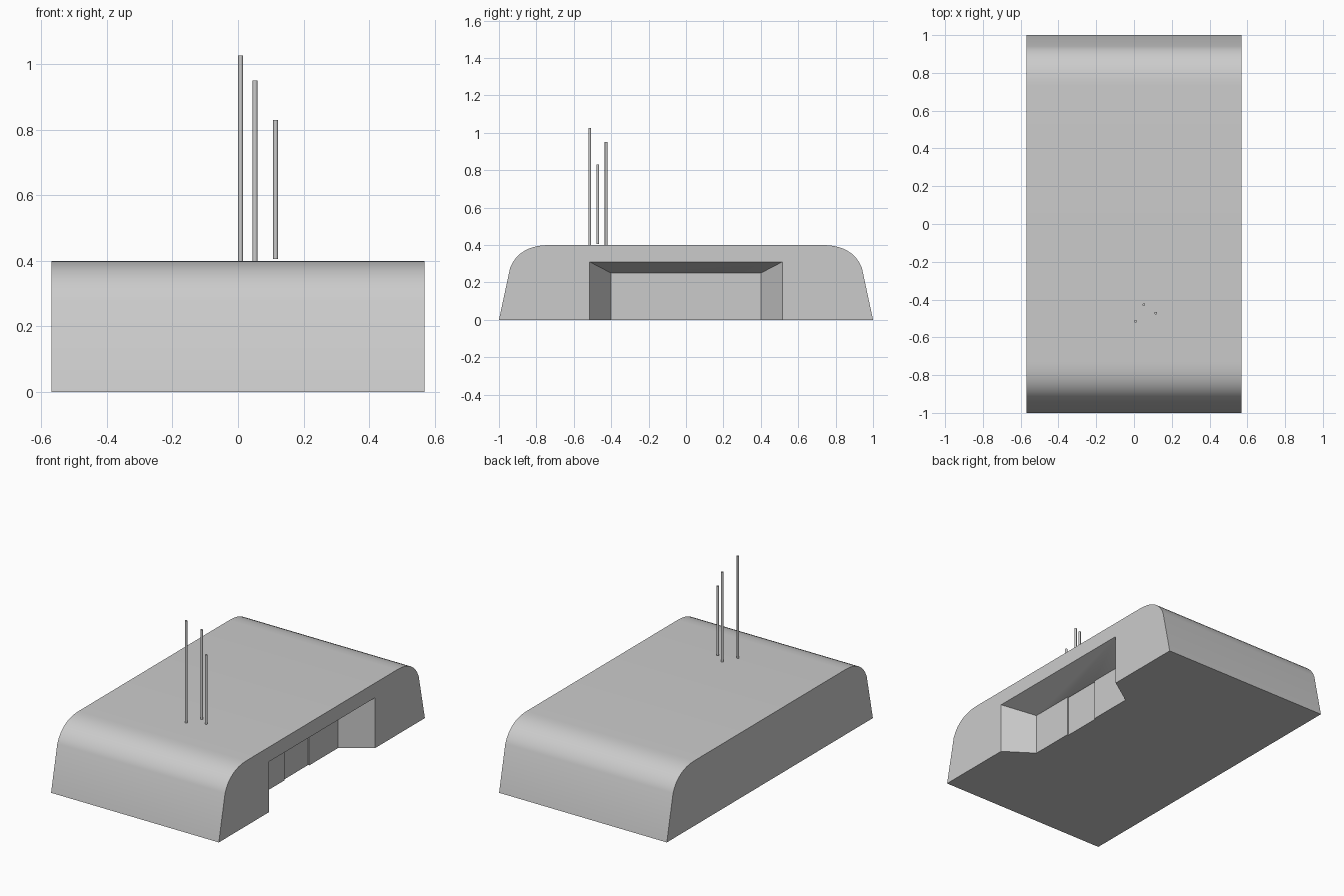
import bpy, bmesh
from mathutils import Vector

if "Cube" in bpy.data.objects:
    bpy.data.objects.remove(bpy.data.objects["Cube"])


def make_object(name, verts, faces):
    mesh = bpy.data.meshes.new(name)
    bm = bmesh.new()
    vs = [bm.verts.new(v) for v in verts]
    for f in faces:
        bm.faces.new([vs[i] for i in f])
    bmesh.ops.recalc_face_normals(bm, faces=bm.faces)
    bm.to_mesh(mesh)
    bm.free()
    obj = bpy.data.objects.new(name, mesh)
    bpy.context.collection.objects.link(obj)
    return obj


def loft_x(name, loop_a, xa, loop_b, xb):
    """Closed solid between two y-z loops standing at two x positions."""
    n = len(loop_a)
    verts = [(xa, y, z) for y, z in loop_a] + [(xb, y, z) for y, z in loop_b]
    faces = [range(n), range(n, 2 * n)]
    faces += [(i, (i + 1) % n, n + (i + 1) % n, n + i) for i in range(n)]
    return make_object(name, verts, faces)


def cut(target, cutter):
    mod = target.modifiers.new("cut", 'BOOLEAN')
    mod.operation = 'DIFFERENCE'
    mod.solver = 'EXACT'
    mod.object = cutter
    bpy.ops.object.select_all(action='DESELECT')
    bpy.context.view_layer.objects.active = target
    target.select_set(True)
    bpy.ops.object.modifier_apply(modifier=mod.name)
    bpy.data.objects.remove(cutter)


# Bunker body: sloped ends with rounded shoulders, extruded across x
HALF_X = 0.57
p0, p1, p2 = Vector((0.94, 0.28)), Vector((0.89, 0.40)), Vector((0.73, 0.40))
half = [(1.0, 0.0)]
for i in range(9):
    t = i / 8
    half.append(tuple(p0 * (1 - t) ** 2 + p1 * 2 * t * (1 - t) + p2 * t * t))
profile = half + [(-y, z) for y, z in reversed(half)]
body = loft_x("bunker_body", profile, -HALF_X, profile, HALF_X)


# Splayed entrance recess on the right side, open at the bottom
def opening(w, h):
    return [(-w, -0.1), (w, -0.1), (w, h), (-w, h)]


inner_x, extra = 0.40, 0.1
k = (HALF_X + extra - inner_x) / (HALF_X - inner_x)
cut(body, loft_x("entrance_cutter", opening(0.40, 0.25), inner_x,
                 opening(0.40 + 0.115 * k, 0.25 + 0.06 * k), HALF_X + extra))

# Shallow door panel in the recess
cut(body, loft_x("door_cutter", opening(0.12, 0.25), 0.392,
                 opening(0.12, 0.25), 0.45))
bpy.ops.object.shade_smooth_by_angle(angle=0.5)

# Roof antennas
antennas = [(0.008, -0.515, 0.395, 1.027),
            (0.052, -0.427, 0.395, 0.95),
            (0.115, -0.472, 0.405, 0.83)]
for i, (x, y, z0, z1) in enumerate(antennas):
    bpy.ops.mesh.primitive_cylinder_add(vertices=8, radius=0.0075, depth=z1 - z0,
                                        location=(x, y, (z0 + z1) / 2))
    bpy.context.object.name = f"antenna_{i + 1}"
    bpy.ops.object.shade_smooth_by_angle(angle=0.9)
